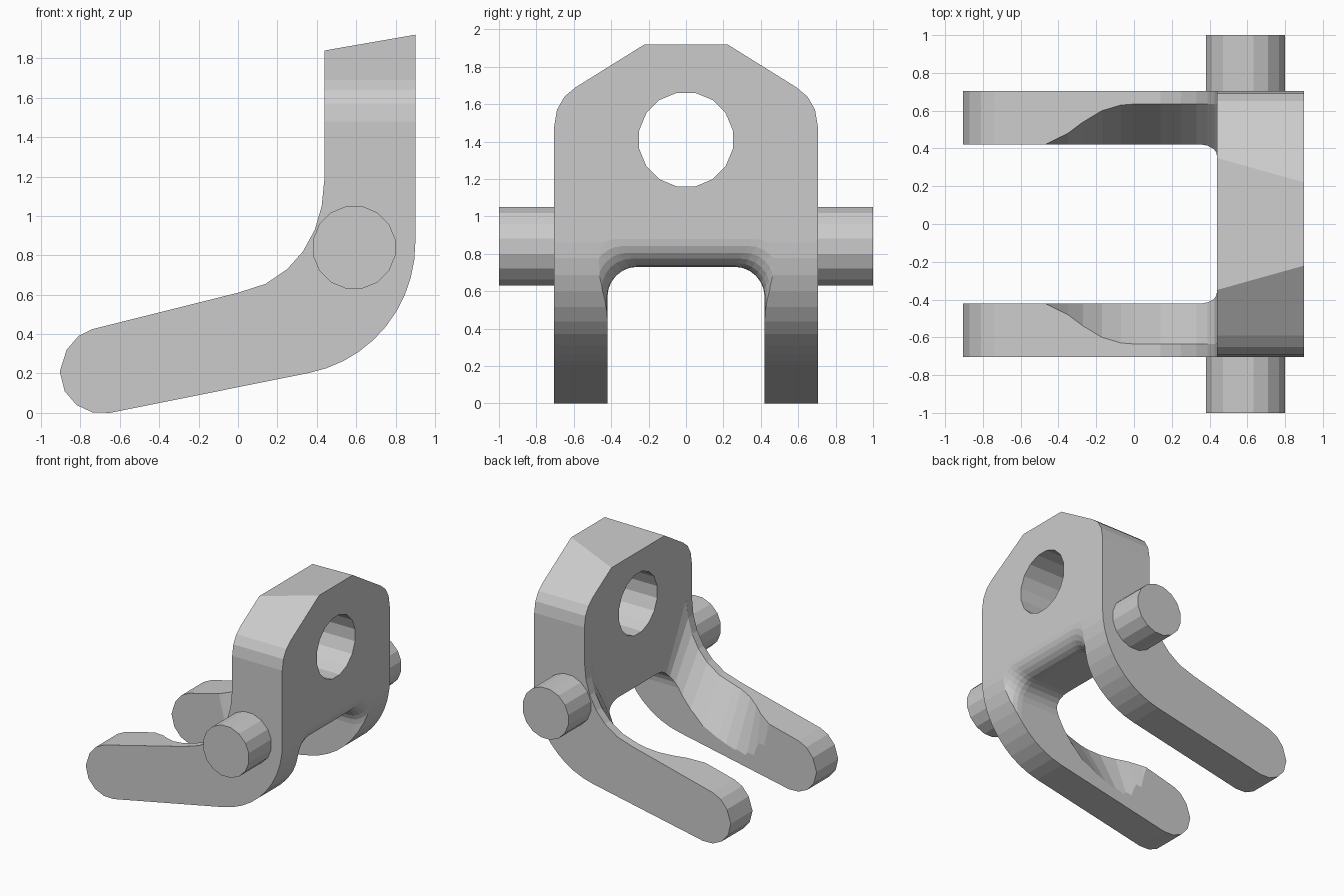
import bpy, bmesh
from math import sin, cos, pi, radians, sqrt

if "Cube" in bpy.data.objects:
    bpy.data.objects.remove(bpy.data.objects["Cube"])


def loft(name, sections):
    """Closed mesh through equal-length rings, with flat end caps."""
    bm = bmesh.new()
    rings = [[bm.verts.new(p) for p in s] for s in sections]
    n = len(rings[0])
    for a, b in zip(rings, rings[1:]):
        for i in range(n):
            j = (i + 1) % n
            bm.faces.new((a[i], a[j], b[j], b[i]))
    bm.faces.new(rings[0])
    bm.faces.new(rings[-1])
    bmesh.ops.recalc_face_normals(bm, faces=bm.faces)
    mesh = bpy.data.meshes.new(name)
    bm.to_mesh(mesh)
    bm.free()
    ob = bpy.data.objects.new(name, mesh)
    bpy.context.collection.objects.link(ob)
    return ob


def along_y(name, pts, y0, y1):
    return loft(name, [[(x, y, z) for x, z in pts] for y in (y0, y1)])


def along_x(name, pts, x0, x1):
    return loft(name, [[(x, y, z) for y, z in pts] for x in (x0, x1)])


def circle(a, b, r, n=16):
    return [(a + r * cos(2 * pi * (i + .5) / n), b + r * sin(2 * pi * (i + .5) / n))
            for i in range(n)]


def mirrored(half):
    return half + [(-y, z) for y, z in reversed(half)]


def boolean(ob, cutter, op):
    cutter.hide_render = True
    m = ob.modifiers.new(op, 'BOOLEAN')
    m.operation, m.object, m.solver = op, cutter, 'EXACT'
    bpy.context.view_layer.objects.active = ob
    bpy.ops.object.modifier_apply(modifier=m.name)
    bpy.data.objects.remove(cutter)


# Bent side profile: slanted top, inner bend, rounded tip, outer bend
profile = [(.9, 1.92), (.44, 1.84), (.44, 1.2), (.425, 1.05), (.39, .93), (.33, .82),
           (.25, .73), (.14, .655), (0, .61), (-.74, .425), (-.81, .39), (-.87, .32),
           (-.905, .21), (-.88, .11), (-.82, .04), (-.74, .003), (-.65, 0)]
profile += [(.23 + .67 * cos(radians(a)), .86 + .67 * sin(radians(a)))
            for a in range(-79, 1, 8)] + [(.9, .86)]
body = along_y("bent_bracket", profile, -.8, .8)

# Width outline with chamfered shoulders
shoulders = mirrored([(.705, -.1), (.705, 1.48), (.69, 1.57), (.65, 1.64),
                      (.59, 1.69), (.1, 1.995)])
boolean(body, along_x("shoulder_outline", shoulders, -1.2, 1.2), 'INTERSECT')

# Scoop between the arms: x, rim half width, rim height, lower height
stations = [(-.58, .37, .461, .05), (-.45, .43, .497, .06), (-.35, .48, .523, .08),
            (-.27, .54, .543, .09), (-.17, .60, .568, .12), (-.07, .63, .593, .15),
            (0, .635, .61, .18), (.14, .635, .655, .25), (.25, .635, .73, .36),
            (.33, .635, .82, .46), (.39, .635, .93, .56), (.425, .635, 1.05, .63),
            (.4405, .63, 1.2, .70)]
scoop = [[(x, y, z) for y, z in mirrored([(.38, zl), (w, zt), (w, zt + .02)])]
         for x, w, zt, zl in stations]
boolean(body, loft("scoop_cutter", scoop), 'DIFFERENCE')


# Arched slot whose mouth flares into a fillet on the outer face
def arch(x, d):
    w, top, r = .42 + .7 * d, .73 + d, .16
    half = [(w, -.2)] + [(w - r + r * cos(radians(a)), top - r + r * sin(radians(a)))
                         for a in range(0, 91, 15)]
    return [(x, y, z) for y, z in mirrored(half)]


slot = [arch(-1.2, 0), arch(.75, 0)]
for i in range(1, 7):
    a = radians(15 * i)
    slot.append(arch(.75 + .15 * sin(a), .15 * (1 - cos(a))))
slot.append(arch(1, .15))
boolean(body, loft("slot_cutter", slot), 'DIFFERENCE')

# Round hole through the plate
boolean(body, along_x("hole_cutter", circle(0, 1.41, .255), 0, 1.2), 'DIFFERENCE')

# Side pins
for name, s in (("front_pin", -1), ("rear_pin", 1)):
    along_y(name, circle(.59, .84, .213), .69 * s, s)
